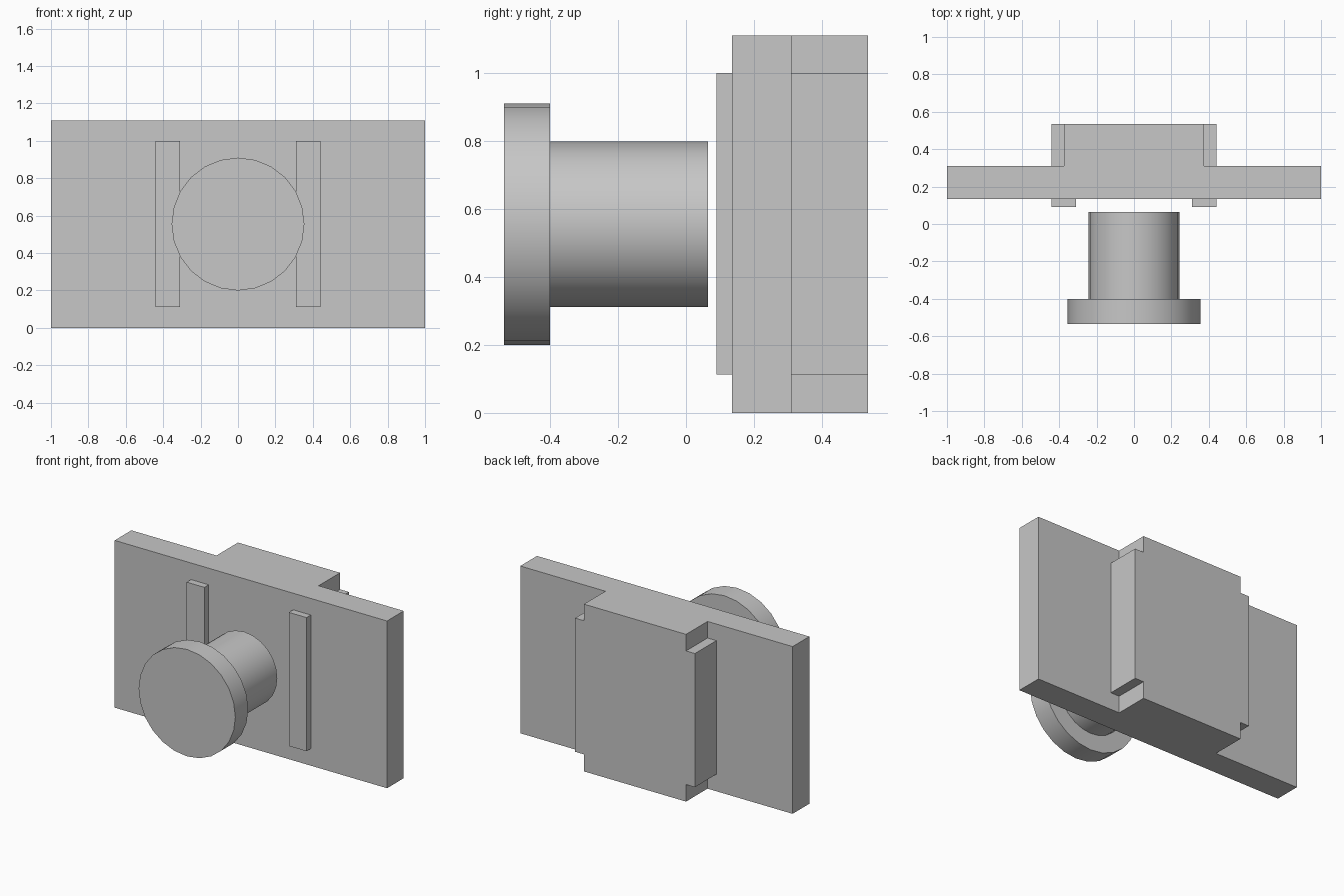
import bpy
import bmesh
from math import pi
from mathutils import Matrix, Vector

if "Cube" in bpy.data.objects:
    bpy.data.objects.remove(bpy.data.objects["Cube"], do_unlink=True)

HEIGHT = 1.11
MID = HEIGHT / 2
LOW, HIGH = 0.113, 1.0      # vertical extent of the rails and side ribs
BACK = 0.535

grey = bpy.data.materials.new("plain_grey")
grey.use_nodes = True
colour = (0.57, 0.57, 0.57, 1)
grey.diffuse_color = colour
grey.node_tree.nodes["Principled BSDF"].inputs["Base Color"].default_value = colour


def prism(name, outline, y0, y1):
    """Extrude an (x, z) outline from y0 to y1."""
    bm = bmesh.new()
    face = bm.faces.new([bm.verts.new((x, y0, z)) for x, z in outline])
    new = bmesh.ops.extrude_face_region(bm, geom=[face])["geom"]
    bmesh.ops.translate(bm, vec=Vector((0, y1 - y0, 0)),
                        verts=[v for v in new if isinstance(v, bmesh.types.BMVert)])
    bmesh.ops.recalc_face_normals(bm, faces=bm.faces)
    mesh = bpy.data.meshes.new(name)
    bm.to_mesh(mesh)
    bm.free()
    obj = bpy.data.objects.new(name, mesh)
    bpy.context.collection.objects.link(obj)
    mesh.materials.append(grey)
    return obj


def rectangle(x0, x1, z0, z1):
    return [(x0, z0), (x1, z0), (x1, z1), (x0, z1)]


def activate(obj):
    bpy.ops.object.select_all(action='DESELECT')
    obj.select_set(True)
    bpy.context.view_layer.objects.active = obj


# Wide plate joined with a full-height block that has shorter side ribs
plate = prism("mounting_plate", rectangle(-1, 1, 0, HEIGHT), 0.135, 0.31)
half = [(0.375, 0), (0.375, LOW), (0.44, LOW), (0.44, HIGH), (0.375, HIGH), (0.375, HEIGHT)]
cross = half + [(-x, z) for x, z in reversed(half)]
block = prism("back_block", cross, 0.22, BACK)
join = plate.modifiers.new("join_block", 'BOOLEAN')
join.operation = 'UNION'
join.solver = 'EXACT'
join.object = block
activate(plate)
bpy.ops.object.modifier_apply(modifier=join.name)
bpy.data.objects.remove(block, do_unlink=True)

# Raised rails on the front of the plate
for side, sign in (("left", 1), ("right", -1)):
    x0, x1 = sorted((sign * 0.31, sign * 0.44))
    prism("front_rail_" + side, rectangle(x0, x1, LOW, HIGH), 0.09, 0.135)

# Knob: a stepped round profile of (radius, y), spun about the y axis
bm = bmesh.new()
profile = [(0, -BACK), (0.355, -BACK), (0.355, -0.4), (0.243, -0.4), (0.243, 0.065), (0, 0.065)]
verts = [bm.verts.new((0, y, MID + r)) for r, y in profile]
edges = [bm.edges.new(pair) for pair in zip(verts, verts[1:])]
bmesh.ops.spin(bm, geom=verts + edges, cent=(0, 0, MID), axis=(0, 1, 0),
               angle=2 * pi, steps=24, use_merge=False)
bmesh.ops.remove_doubles(bm, verts=bm.verts, dist=0.0001)
bmesh.ops.recalc_face_normals(bm, faces=bm.faces)
mesh = bpy.data.meshes.new("knob")
bm.to_mesh(mesh)
bm.free()
mesh.materials.append(grey)
knob = bpy.data.objects.new("knob", mesh)
bpy.context.collection.objects.link(knob)
activate(knob)
bpy.ops.object.shade_smooth_by_angle(angle=pi / 6)
